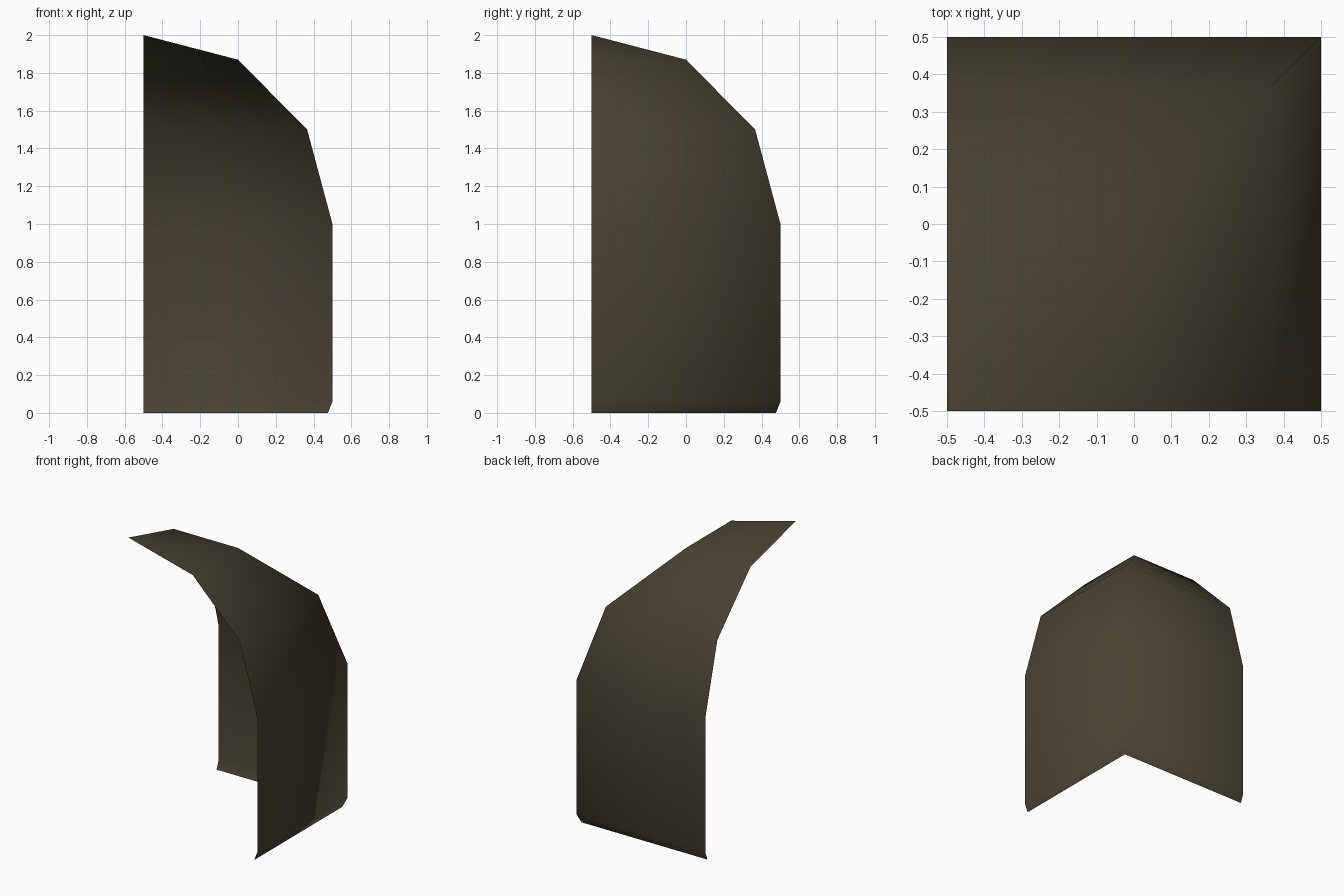
import bpy, bmesh

if "Cube" in bpy.data.objects:
    bpy.data.objects.remove(bpy.data.objects["Cube"])

# One dark olive-brown colour
mat = bpy.data.materials.new("dark olive brown")
mat.diffuse_color = (0.065, 0.054, 0.031, 1.0)
mat.use_nodes = True
mat.node_tree.nodes["Principled BSDF"].inputs["Base Color"].default_value = mat.diffuse_color

# Profile shared by both walls: (offset from centre, height)
PROFILE = [(0.476, 0.0), (0.5, 0.06), (0.5, 1.0),
           (0.366, 1.5), (0.0, 1.87), (-0.5, 2.0)]
END = -0.5

# Vaulted corner shell: an L-shaped strip swept up the profile to a point
bm = bmesh.new()
rows = [[bm.verts.new(p) for p in ((f, END, z), (f, f, z), (END, f, z))]
        for f, z in PROFILE[:-1]]
tip = bm.verts.new((END, END, PROFILE[-1][1]))

for low, high in zip(rows, rows[1:]):
    for i in range(2):
        bm.faces.new((low[i], low[i + 1], high[i + 1], high[i]))
for i in range(2):
    bm.faces.new((rows[-1][i], rows[-1][i + 1], tip))

for face in bm.faces:
    face.smooth = True

mesh = bpy.data.meshes.new("vaulted_corner_shell")
bm.to_mesh(mesh)
bm.free()
mesh.materials.append(mat)
shell = bpy.data.objects.new("vaulted_corner_shell", mesh)
bpy.context.collection.objects.link(shell)
